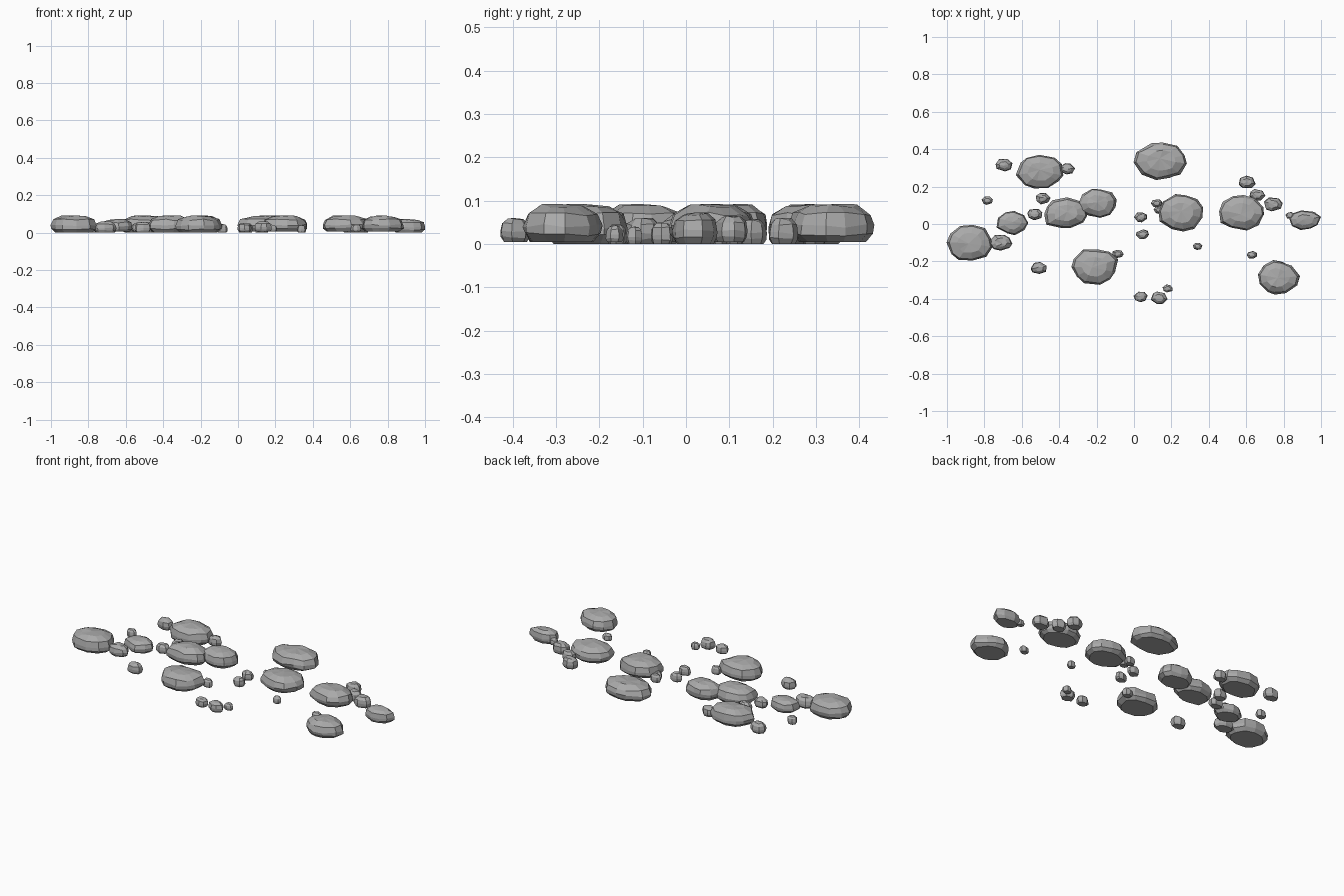
import bpy
import bmesh
import math
import random

default_cube = bpy.data.objects.get("Cube")
if default_cube:
    bpy.data.objects.remove(default_cube, do_unlink=True)

# One plain grey for every stone
grey = bpy.data.materials.new("stone_grey")
grey.use_nodes = True
colour = (0.4, 0.4, 0.4, 1.0)
grey.diffuse_color = colour
grey.node_tree.nodes["Principled BSDF"].inputs["Base Color"].default_value = colour

# Cross-section of a stone: (outline scale, height fraction) from underside to crown
PROFILE = [(0.8, 0.0), (0.98, 0.2), (1.0, 0.42), (0.9, 0.74), (0.55, 0.95)]


def fit(verts, axis, low, high):
    """Stretch the vertices along one axis so they span low to high."""
    values = [v.co[axis] for v in verts]
    start, span = min(values), max(values) - min(values)
    for v in verts:
        v.co[axis] = low + (v.co[axis] - start) / span * (high - low)


def make_stone(name, x, y, width, depth, height, sides, tip, seed):
    """Faceted, flattened stone; tip is the direction of its pointed end, or None."""
    rng = random.Random(seed)
    bm = bmesh.new()
    step = math.tau / sides
    first = math.radians(tip) if tip is not None else rng.random()

    # Irregular outline shared by every ring
    outline = []
    for i in range(sides):
        angle = first + step * (i + (rng.uniform(-0.2, 0.2) if i else 0))
        radius = rng.uniform(0.94, 1.05)
        if tip is not None:
            radius += 0.2 * max(0, math.cos(angle - first)) ** 4
        outline.append((radius * math.cos(angle), radius * math.sin(angle)))

    # Stacked rings with a little unevenness
    rings = []
    for scale, level in PROFILE:
        ring = []
        for px, py in outline:
            s = scale * rng.uniform(0.96, 1.03)
            z = level + (rng.uniform(-0.05, 0.05) if level else 0)
            ring.append(bm.verts.new((px * s, py * s, z)))
        rings.append(ring)
    crown = bm.verts.new((rng.uniform(-0.15, 0.15), rng.uniform(-0.15, 0.15), 1.0))

    # Underside, walls and top facets
    bm.faces.new(reversed(rings[0]))
    for lower, upper in zip(rings, rings[1:]):
        for i in range(sides):
            j = (i + 1) % sides
            bm.faces.new((lower[i], lower[j], upper[j], upper[i]))
    for i in range(sides):
        bm.faces.new((rings[-1][i], rings[-1][(i + 1) % sides], crown))

    base = rng.choice((0.0, 0.005))
    fit(bm.verts, 0, x - width / 2, x + width / 2)
    fit(bm.verts, 1, y - depth / 2, y + depth / 2)
    fit(bm.verts, 2, base, height)
    bmesh.ops.recalc_face_normals(bm, faces=bm.faces)

    mesh = bpy.data.meshes.new(name)
    bm.to_mesh(mesh)
    bm.free()
    mesh.materials.append(grey)
    stone = bpy.data.objects.new(name, mesh)
    bpy.context.collection.objects.link(stone)
    return stone


# Large stones: x, y, width, depth, direction of the pointed end
large_stones = {
    "far_right_stone": (-.88, -.1, .245, .19, None),
    "back_right_stone": (-.505, .28, .255, .18, 190),
    "middle_right_stone": (-.365, .06, .23, .165, 220),
    "inner_right_stone": (-.195, .11, .205, .155, None),
    "front_right_stone": (-.21, -.23, .25, .19, 20),
    "back_centre_stone": (.14, .335, .285, .2, 185),
    "centre_stone": (.25, .06, .24, .2, None),
    "inner_left_stone": (.575, .06, .24, .19, None),
    "front_left_stone": (.775, -.285, .225, .185, 5),
}
for seed, (name, (x, y, w, d, tip)) in enumerate(large_stones.items()):
    make_stone(name, x, y, w, d, 0.092, 11, tip, seed)

# Medium stones
medium_stones = {
    "side_right_stone": (-.65, .005, .17, .13, 200),
    "far_left_stone": (.915, .02, .17, .105, 15),
    "joined_right_stone": (-.71, -.1, .12, .085, None),
}
for seed, (name, (x, y, w, d, tip)) in enumerate(medium_stones.items()):
    make_stone(name, x, y, w, d, 0.03 + w / 4, 9, tip, seed + 40)

# Pebbles: x, y, width
pebbles = [
    (-.53, .05, .08), (-.355, .295, .08), (-.695, .315, .09), (-.085, -.16, .06),
    (.12, .11, .06), (.135, .075, .06), (.605, .225, .09), (.66, .155, .085),
    (.745, .105, .1), (.835, .045, .05), (.63, -.165, .055), (.34, -.12, .05),
    (.035, .035, .07), (.045, -.055, .07), (.035, -.39, .075), (.135, -.395, .09),
    (.18, -.345, .055), (-.51, -.235, .085), (-.485, .135, .08), (-.785, .125, .06),
]
for index, (x, y, w) in enumerate(pebbles, start=1):
    make_stone(f"pebble_{index}", x, y, w, w * 0.75, 0.015 + w / 2, 7, None, index + 70)
